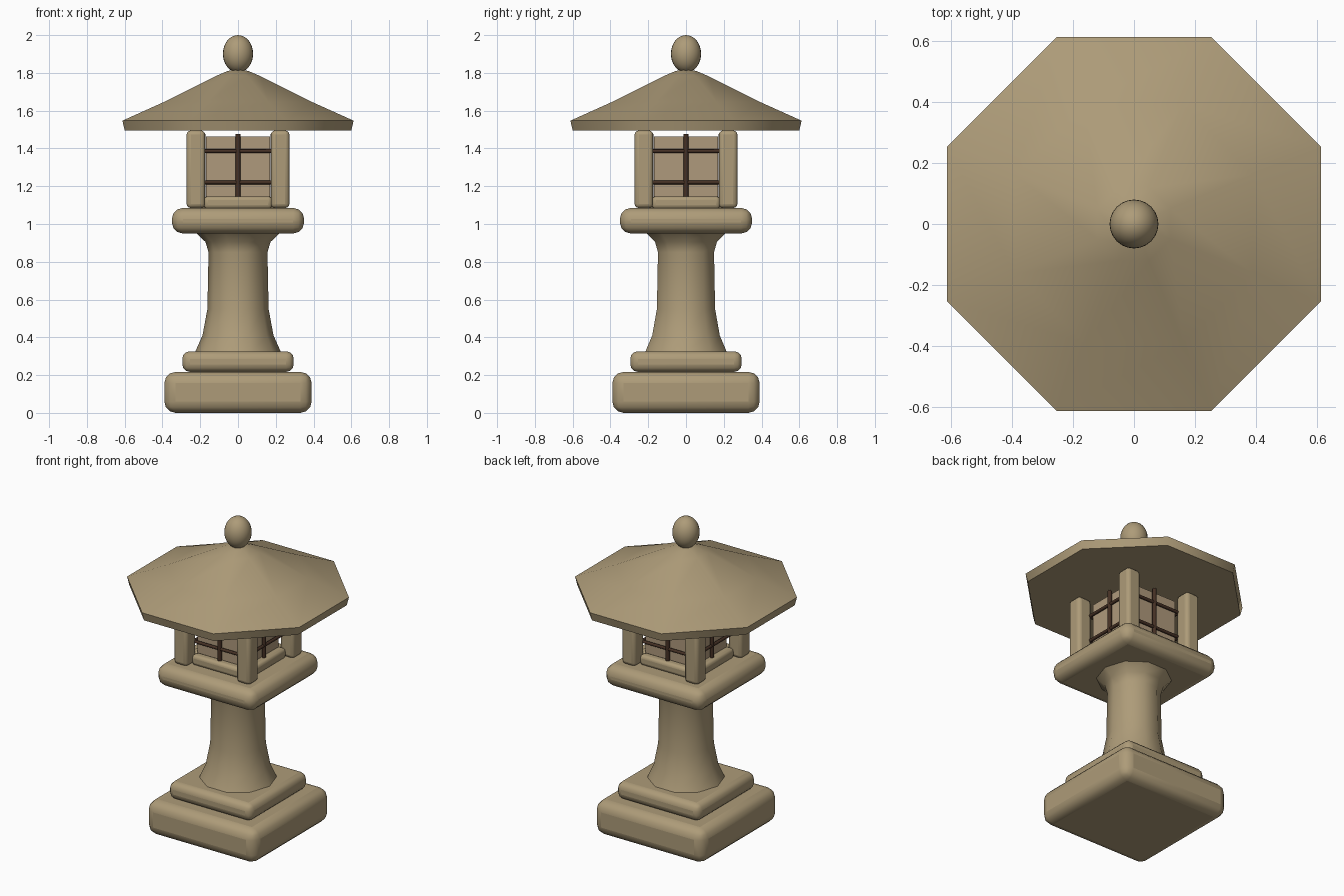
import bpy
import math

cube = bpy.data.objects.get("Cube")
if cube:
    bpy.data.objects.remove(cube, do_unlink=True)


def material(name, color):
    m = bpy.data.materials.new(name)
    m.diffuse_color = (*color, 1)
    m.use_nodes = True
    m.node_tree.nodes["Principled BSDF"].inputs["Base Color"].default_value = (*color, 1)
    return m


stone = material("warm stone", (0.42, 0.33, 0.19))
pane = material("window pane", (0.43, 0.32, 0.20))
wood = material("dark wood", (0.06, 0.03, 0.018))


def smooth(obj, angle=40):
    bpy.ops.object.select_all(action='DESELECT')
    obj.select_set(True)
    bpy.context.view_layer.objects.active = obj
    bpy.ops.object.shade_smooth_by_angle(angle=math.radians(angle))


def box(name, center, size, mat, bevel=0.0, segments=3):
    bpy.ops.mesh.primitive_cube_add(size=1, location=center)
    obj = bpy.context.object
    obj.name = name
    obj.scale = size
    bpy.ops.object.transform_apply(location=False, rotation=False, scale=True)
    obj.data.materials.append(mat)
    if bevel:
        mod = obj.modifiers.new("rounded edges", 'BEVEL')
        mod.width, mod.segments = bevel, segments
        smooth(obj)
        bpy.ops.object.modifier_apply(modifier=mod.name)
        smooth(obj)
    return obj


def slab(name, half, low, high, bevel):
    return box(name, (0, 0, (low + high) / 2), (2 * half, 2 * half, high - low), stone, bevel)


def lathe(name, profile, sides, turn, angle):
    """Revolve (radius, height) points and cap both ends."""
    verts = []
    for r, z in profile:
        for i in range(sides):
            a = turn + math.tau * i / sides
            verts.append((r * math.cos(a), r * math.sin(a), z))
    faces = [list(range(sides))[::-1], list(range(len(verts) - sides, len(verts)))]
    for k in range(len(profile) - 1):
        for i in range(sides):
            j = (i + 1) % sides
            faces.append((k * sides + i, k * sides + j, (k + 1) * sides + j, (k + 1) * sides + i))
    mesh = bpy.data.meshes.new(name)
    mesh.from_pydata(verts, [], faces)
    obj = bpy.data.objects.new(name, mesh)
    bpy.context.collection.objects.link(obj)
    mesh.materials.append(stone)
    smooth(obj, angle)
    return obj


# Stepped base, column and platform
slab("base_slab", 0.39, 0, 0.217, 0.06)
slab("base_step", 0.295, 0.217, 0.326, 0.04)
lathe("column", [(0.228, 0.32), (0.188, 0.41), (0.162, 0.55), (0.156, 0.85),
                 (0.172, 0.905), (0.225, 0.955)], 10, 0, 40)
slab("platform", 0.35, 0.95, 1.085, 0.058)

# Lamp chamber core
slab("chamber", 0.17, 1.08, 1.462, 0).data.materials[0] = pane

# Corner posts
for sx, x in (("right", -0.223), ("left", 0.223)):
    for sy, y in (("front", -0.223), ("back", 0.223)):
        box(f"{sy}_{sx}_post", (x, y, 1.29), (0.098, 0.098, 0.41), stone, 0.022)


# Sill and wooden lattice on each of the four sides
def bar(name, center, length, axis, angle):
    bpy.ops.mesh.primitive_cylinder_add(vertices=8, radius=0.013 if axis == 'z' else 0.01,
                                        depth=length, location=center)
    obj = bpy.context.object
    obj.name = name
    if axis == 'x':
        obj.rotation_euler = (0, math.pi / 2, angle)
    obj.data.materials.append(wood)
    smooth(obj, 50)


for i, side in enumerate(("front", "left", "back", "right")):
    a = i * math.pi / 2
    nx, ny = math.sin(a), -math.cos(a)
    sill = box(f"{side}_sill", (0.19 * nx, 0.19 * ny, 1.113), (0.36, 0.06, 0.066), stone, 0.02)
    sill.rotation_euler.z = a
    bar(f"{side}_upright_bar", (0.185 * nx, 0.185 * ny, 1.308), 0.335, 'z', a)
    for level, z in (("lower", 1.22), ("upper", 1.386)):
        bar(f"{side}_{level}_crossbar", (0.185 * nx, 0.185 * ny, z), 0.36, 'x', a)

# Eight-sided roof: profile in flat-to-flat half widths
flat = 1 / math.cos(math.pi / 8)
roof = [(0.6, 1.495), (0.612, 1.547), (0.39, 1.647), (0.12, 1.782), (0.06, 1.808), (0.02, 1.818)]
lathe("roof", [(r * flat, z) for r, z in roof], 8, math.pi / 8, 50)

# Finial
bpy.ops.mesh.primitive_uv_sphere_add(segments=24, ring_count=16, radius=1, location=(0, 0, 1.901))
finial = bpy.context.object
finial.name = "finial"
finial.scale = (0.08, 0.08, 0.099)
bpy.ops.object.transform_apply(location=False, rotation=False, scale=True)
finial.data.materials.append(stone)
smooth(finial, 60)
